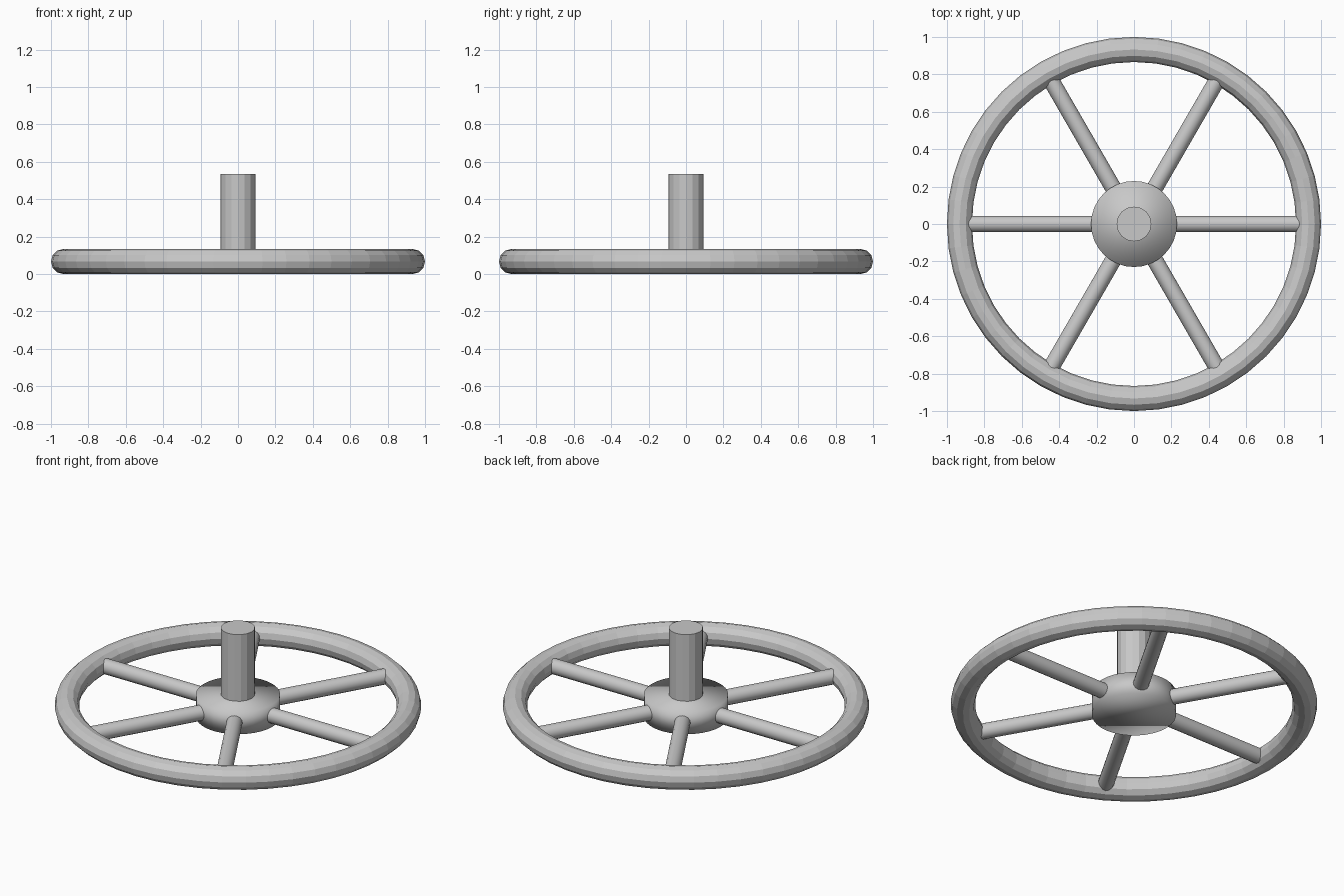
import bpy, math

cube = bpy.data.objects.get("Cube")
if cube:
    bpy.data.objects.remove(cube, do_unlink=True)

RIM_MINOR = 0.067
RIM_MAJOR = 1 - RIM_MINOR
MID = RIM_MINOR

grey = bpy.data.materials.new("plain_grey")
grey.use_nodes = True
colour = (0.58, 0.58, 0.58, 1)
grey.diffuse_color = colour
grey.node_tree.nodes["Principled BSDF"].inputs["Base Color"].default_value = colour


def finish(name):
    obj = bpy.context.object
    obj.name = obj.data.name = name
    obj.data.materials.append(grey)
    return obj


def cylinder(name, radius, depth, location, rotation=(0, 0, 0), sides=16):
    bpy.ops.mesh.primitive_cylinder_add(vertices=sides, radius=radius, depth=depth,
                                        location=location, rotation=rotation)
    return finish(name)


# Faceted rim
bpy.ops.mesh.primitive_torus_add(major_radius=RIM_MAJOR, minor_radius=RIM_MINOR,
                                 major_segments=48, minor_segments=12,
                                 location=(0, 0, MID))
finish("rim")

# Softly shaded hub
cylinder("hub", 0.23, 2 * MID, (0, 0, MID), sides=32)
bpy.ops.object.shade_smooth()

# Upright shaft
SHAFT_TOP = 0.535
cylinder("shaft", 0.093, SHAFT_TOP - MID, (0, 0, (SHAFT_TOP + MID) / 2))

# Six spokes running from inside the hub into the rim
START, END = 0.1, 0.92
for i in range(6):
    a = i * math.pi / 3
    r = (START + END) / 2
    cylinder(f"spoke_{i + 1}", 0.044, END - START,
             (r * math.cos(a), r * math.sin(a), MID), (0, math.pi / 2, a))
    bpy.ops.object.shade_smooth_by_angle(angle=math.radians(40))
